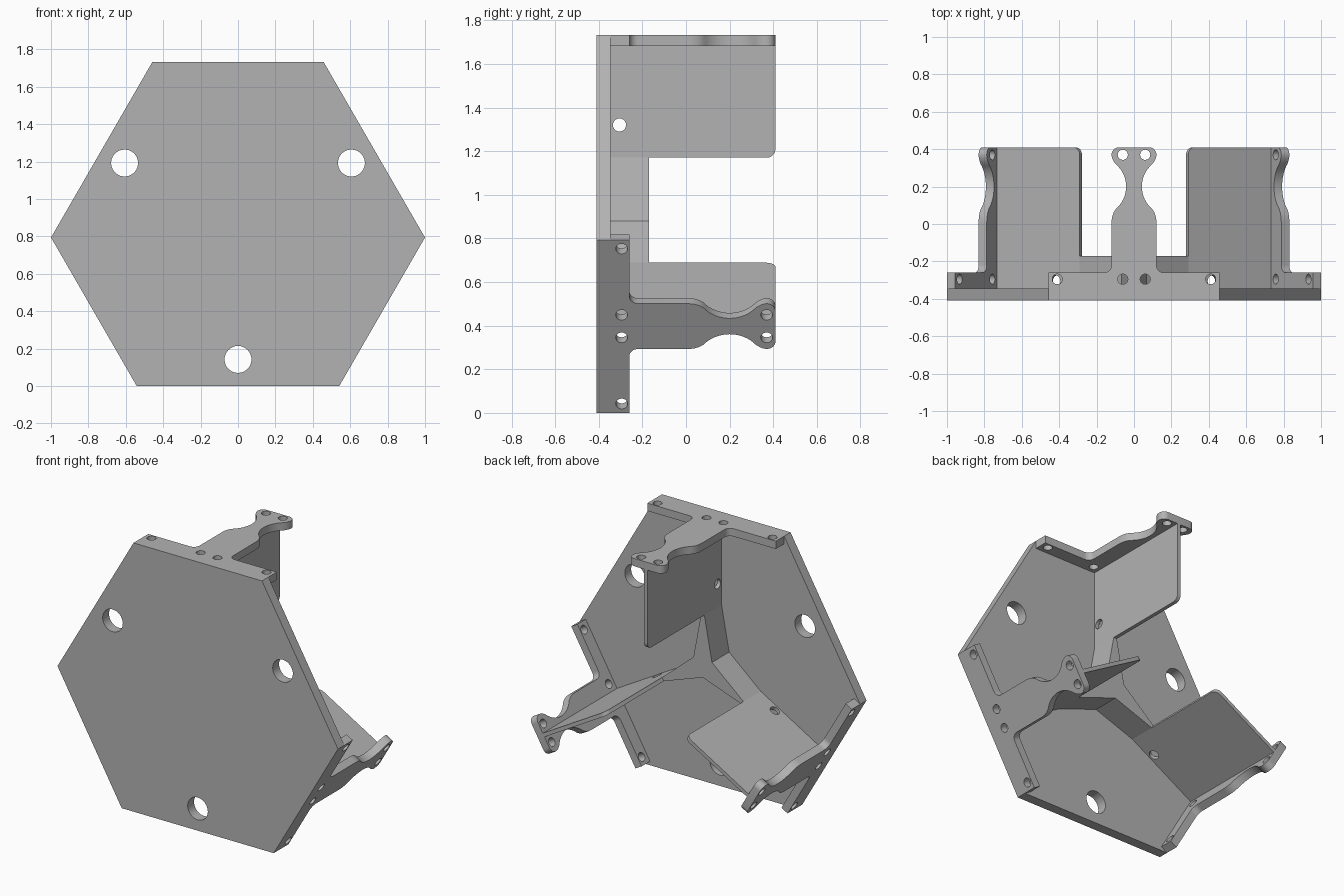
import bpy
from math import sin, cos, radians
from mathutils import Matrix, Vector

if "Cube" in bpy.data.objects:
    bpy.data.objects.remove(bpy.data.objects["Cube"])

grey = bpy.data.materials.new("plain grey")
grey.use_nodes = True
grey.diffuse_color = (0.45, 0.45, 0.45, 1)
grey.node_tree.nodes["Principled BSDF"].inputs["Base Color"].default_value = grey.diffuse_color

HUB = Matrix.Translation((0, 0, 0.842))      # three-fold axis runs along y
APOTHEM = 0.89                               # axis to the flanged sides
FRONT, PLATE_BACK, BACK = -0.41, -0.345, 0.41


def arc(cx, cy, r, start, end, steps=8):
    angles = [radians(start + (end - start) * i / steps) for i in range(steps + 1)]
    return [(cx + r * cos(a), cy + r * sin(a)) for a in angles]


def hole(cx, cy, r):
    return arc(cx, cy, r, 0, 360, 32)[:-1]


def basis(x_axis, y_axis, z_axis, origin):
    m = Matrix((x_axis, y_axis, z_axis)).transposed().to_4x4()
    m.translation = Vector(origin)
    return m


def sheet(name, outlines, thickness, matrix):
    """Flat sheet with holes, extruded evenly about its own plane."""
    curve = bpy.data.curves.new(name, "CURVE")
    curve.dimensions = "2D"
    curve.fill_mode = "BOTH"
    curve.extrude = thickness / 2
    for outline in outlines:
        spline = curve.splines.new("POLY")
        spline.points.add(len(outline) - 1)
        for point, (x, y) in zip(spline.points, outline):
            point.co = (x, y, 0, 1)
        spline.use_cyclic_u = True
    obj = bpy.data.objects.new(name, curve)
    bpy.context.collection.objects.link(obj)
    obj.matrix_world = matrix
    bpy.ops.object.select_all(action="DESELECT")
    obj.select_set(True)
    bpy.context.view_layer.objects.active = obj
    bpy.ops.object.convert(target="MESH")
    obj = bpy.context.object
    obj.data.materials.clear()
    obj.data.materials.append(grey)
    bpy.ops.object.shade_smooth_by_angle(angle=radians(30))


def spin(points, k):
    c, s = cos(radians(120 * k)), sin(radians(120 * k))
    return [(c * x - s * y, s * x + c * y) for x, y in points]


def upright(y):
    return HUB @ basis((1, 0, 0), (0, 0, 1), (0, -1, 0), (0, y, 0))


# Six-sided front plate with three large holes
corners = [p for k in range(3) for p in spin([(0.458, APOTHEM), (-0.458, APOTHEM)], k)]
sheet("front_plate", [corners] + [spin(hole(0, -0.70, 0.072), k) for k in range(3)],
      PLATE_BACK - FRONT, upright((FRONT + PLATE_BACK) / 2))

# Flared three-pointed hub where the webs meet
star = [p for k in range(3)
        for p in spin([(0.066, 0.038), (0.012, 0.328), (-0.012, 0.328)], k)]
sheet("center_hub", [star], 0.175, upright(PLATE_BACK + 0.0875))

# Half outline of the waisted T-shaped flange, mirrored to the other side
half = [(0.458, PLATE_BACK), (0.458, -0.26)]
half += arc(0.16, -0.22, 0.04, 270, 180)
half += [(0.12, 0.01), (0.118, 0.035), (0.11, 0.06)]
half += arc(0.199, 0.2, 0.157, 230, 130, 16)
half += [(0.11, 0.338), (0.118, 0.355)]
half += arc(0.08, BACK - 0.04, 0.04, 0, 90)
flange = half + [(-x, y) for x, y in reversed(half)]
bolts = [hole(side * x, y, 0.027) for side in (-1, 1)
         for x, y in ((0.06, -0.295), (0.41, -0.295), (0.06, 0.37))]

# Thin web with a rounded inner corner and one hole
web = [(PLATE_BACK, 0.328), *arc(BACK - 0.04, 0.368, 0.04, -90, 0),
       (BACK, APOTHEM - 0.05), (PLATE_BACK, APOTHEM - 0.05)]

for k, place in enumerate(("top", "lower_right", "lower_left")):
    turn = HUB @ Matrix.Rotation(radians(-120 * k), 4, "Y")
    sheet(place + "_flange", [flange] + bolts, 0.05,
          turn @ Matrix.Translation((0, 0, APOTHEM - 0.025)))
    sheet(place + "_web", [web, hole(-0.305, 0.478, 0.03)], 0.024,
          turn @ basis((0, 1, 0), (0, 0, 1), (1, 0, 0), (0, 0, 0)))
